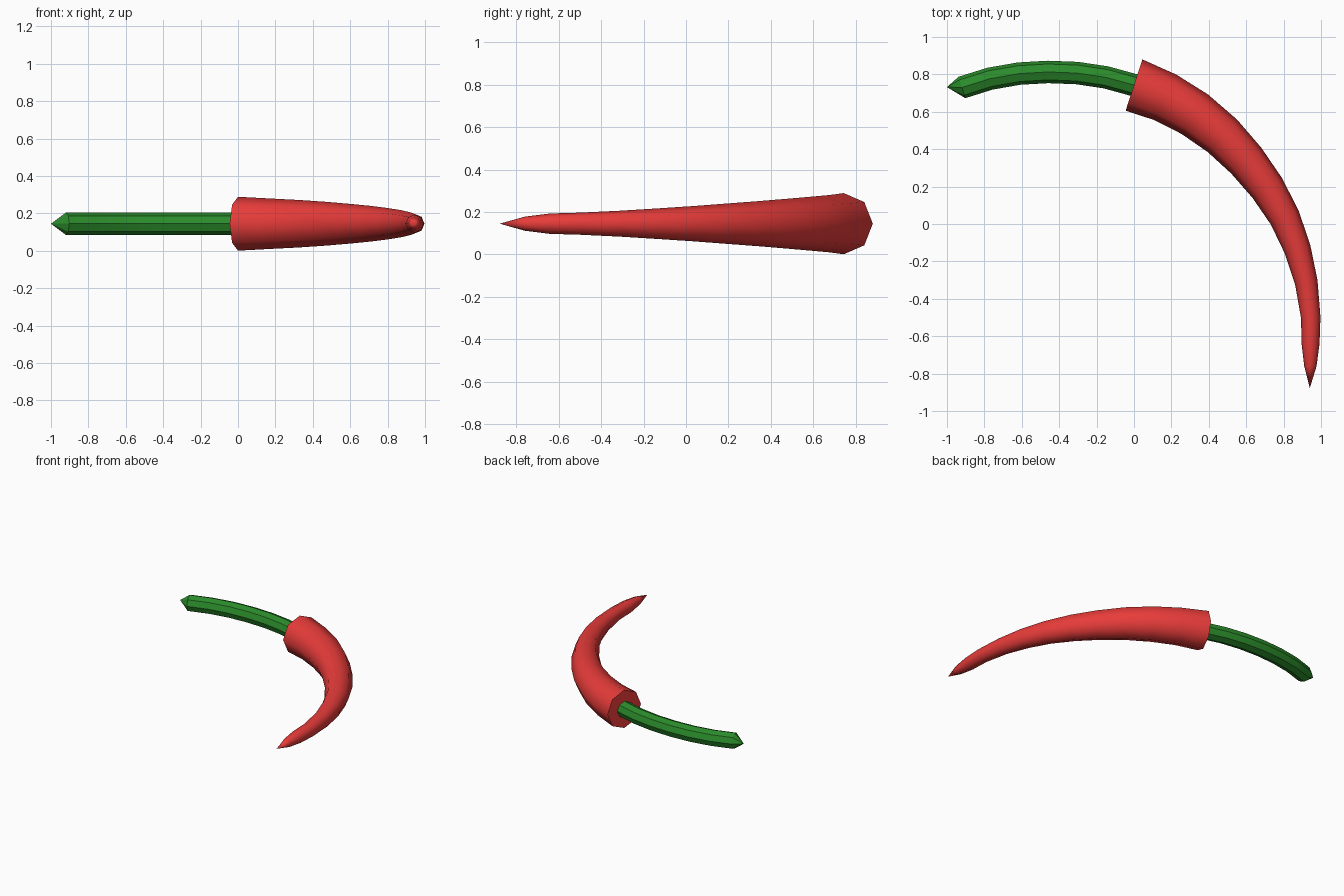
import bpy, bmesh, math
from mathutils import Vector

if "Cube" in bpy.data.objects:
    bpy.data.objects.remove(bpy.data.objects["Cube"])

Z = 0.145   # height of the centre line
SIDES = 8


def tube(name, rings, tip, start_dir, colour, smooth_angle):
    """Loft octagonal rings (x, y, radius) along a flat path, closing at a point."""
    bm = bmesh.new()
    pts = [Vector((x, y, Z)) for x, y, r in rings]
    end = Vector((tip[0], tip[1], Z))
    loops = []
    for i, p in enumerate(pts):
        if i == 0:
            t = Vector(start_dir).normalized()
        elif i == len(pts) - 1:
            t = (p - pts[i - 1]).normalized()
        else:
            t = ((p - pts[i - 1]).normalized() + (pts[i + 1] - p).normalized()).normalized()
        side = Vector((-t.y, t.x, 0))
        loop = []
        for k in range(SIDES):
            a = 2 * math.pi * k / SIDES
            offset = side * math.cos(a) + Vector((0, 0, math.sin(a)))
            loop.append(bm.verts.new(p + offset * rings[i][2]))
        loops.append(loop)
    apex = bm.verts.new(end)
    bm.faces.new(loops[0])
    for k in range(SIDES):
        n = (k + 1) % SIDES
        for a, b in zip(loops, loops[1:]):
            bm.faces.new((a[k], a[n], b[n], b[k]))
        bm.faces.new((loops[-1][k], loops[-1][n], apex))
    bmesh.ops.recalc_face_normals(bm, faces=bm.faces)
    mesh = bpy.data.meshes.new(name)
    bm.to_mesh(mesh)
    bm.free()
    obj = bpy.data.objects.new(name, mesh)
    bpy.context.collection.objects.link(obj)
    mat = bpy.data.materials.new(name + "_colour")
    mat.diffuse_color = colour
    mat.use_nodes = True
    mat.node_tree.nodes["Principled BSDF"].inputs["Base Color"].default_value = mat.diffuse_color
    mesh.materials.append(mat)
    bpy.ops.object.select_all(action='DESELECT')
    obj.select_set(True)
    bpy.context.view_layer.objects.active = obj
    bpy.ops.object.shade_smooth_by_angle(angle=math.radians(smooth_angle))
    return obj


# Red pepper body, tapering along the curve
tube("pepper_body", [
    (0.0, 0.743, 0.144), (0.168, 0.677, 0.135), (0.325, 0.587, 0.127),
    (0.472, 0.472, 0.117), (0.60, 0.339, 0.106), (0.713, 0.192, 0.095),
    (0.806, 0.034, 0.083), (0.874, -0.134, 0.072), (0.921, -0.311, 0.061),
    (0.945, -0.5, 0.052), (0.944, -0.64, 0.048), (0.943, -0.76, 0.033),
], (0.94, -0.877), (0.27, -0.088, 0), (0.8, 0.045, 0.042, 1), 60)

# Green stem with a constant faceted section and pointed end
tube("stem", [
    (0.01, 0.74, 0.06), (-0.15, 0.784, 0.06), (-0.305, 0.807, 0.06),
    (-0.46, 0.813, 0.06), (-0.615, 0.804, 0.06), (-0.77, 0.777, 0.06),
    (-0.92, 0.73, 0.06),
], (-1.0, 0.732), (-0.27, 0.085, 0), (0.024, 0.26, 0.024, 1), 30)
